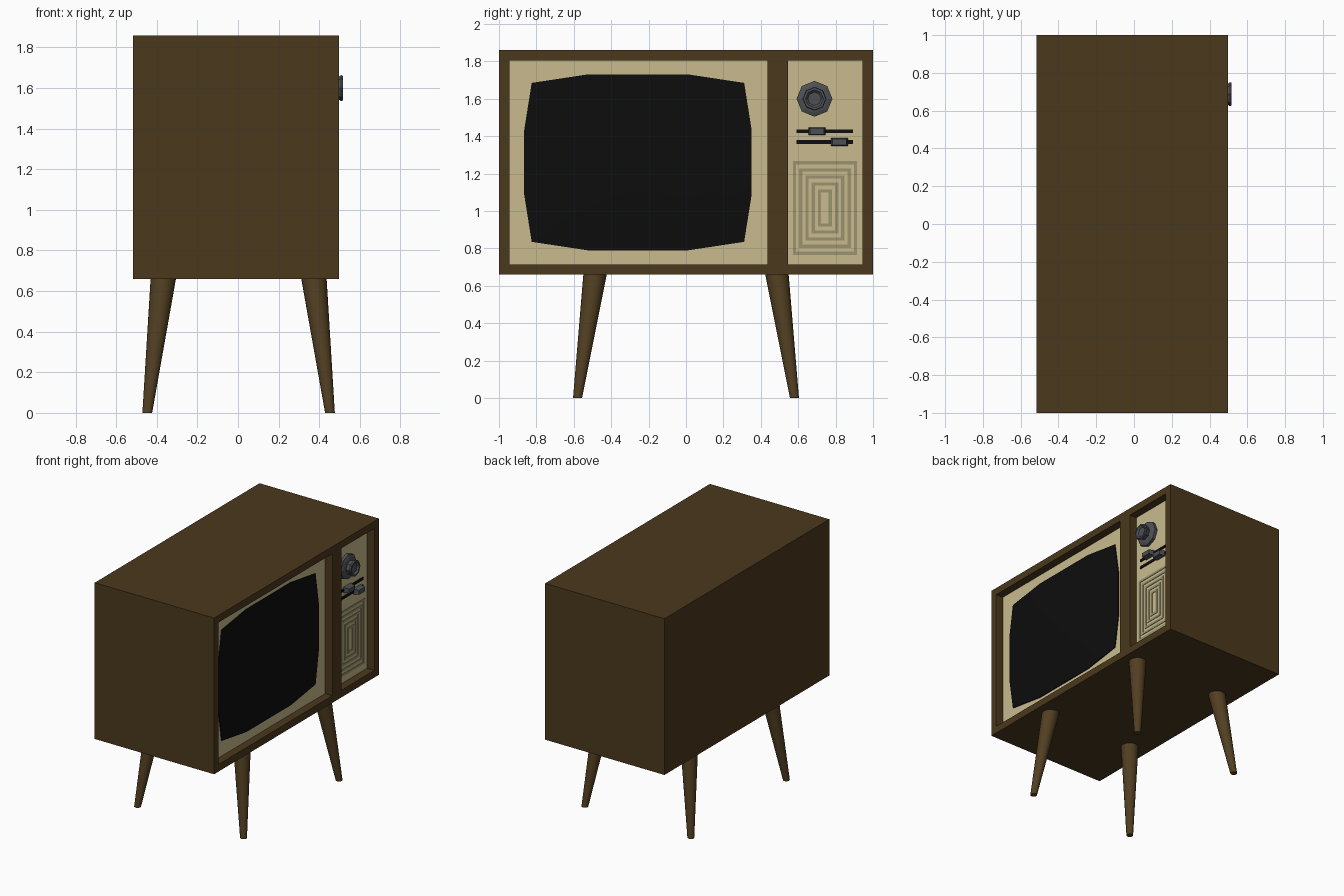
import bpy, bmesh
from math import pi, sin, cos, radians
from mathutils import Vector

if "Cube" in bpy.data.objects:
    bpy.data.objects.remove(bpy.data.objects["Cube"])


def material(name, r, g, b):
    m = bpy.data.materials.new(name)
    m.diffuse_color = (r, g, b, 1)
    m.use_nodes = True
    m.node_tree.nodes["Principled BSDF"].inputs["Base Color"].default_value = m.diffuse_color
    return m


WOOD = material("dark_wood", 0.070, 0.040, 0.012)
LEG_WOOD = material("leg_wood", 0.085, 0.050, 0.016)
CREAM = material("cream_panel", 0.58, 0.50, 0.27)
OLIVE = material("grille_olive", 0.33, 0.29, 0.16)
BLACK = material("black", 0.004, 0.004, 0.004)
GREY = material("dark_grey", 0.075, 0.08, 0.09)

FRONT, BACK, PANEL = 0.497, -0.517, 0.435


def finish(name, bm, mat, smooth=False):
    bmesh.ops.recalc_face_normals(bm, faces=bm.faces)
    me = bpy.data.meshes.new(name)
    bm.to_mesh(me)
    bm.free()
    me.materials.append(mat)
    ob = bpy.data.objects.new(name, me)
    bpy.context.collection.objects.link(ob)
    if smooth:
        bpy.ops.object.select_all(action='DESELECT')
        ob.select_set(True)
        bpy.context.view_layer.objects.active = ob
        bpy.ops.object.shade_smooth_by_angle(angle=radians(40))
    return ob


def add_box(bm, x0, x1, y0, y1, z0, z1, taper=1.0):
    """Box whose +x face can be scaled by taper."""
    for v in bmesh.ops.create_cube(bm, size=1)["verts"]:
        s = taper if v.co.x > 0 else 1
        v.co = ((x0 + x1) / 2 + v.co.x * (x1 - x0),
                (y0 + y1) / 2 + v.co.y * (y1 - y0) * s,
                (z0 + z1) / 2 + v.co.z * (z1 - z0) * s)


def box(name, mat, *dims, taper=1.0):
    bm = bmesh.new()
    add_box(bm, *dims, taper=taper)
    return finish(name, bm, mat)


def loft(name, mat, rings, smooth=False):
    """Skin a stack of equal-sized point rings and cap both ends."""
    bm = bmesh.new()
    loops = [[bm.verts.new(p) for p in ring] for ring in rings]
    n = len(loops[0])
    for a, b in zip(loops, loops[1:]):
        for i in range(n):
            j = (i + 1) % n
            bm.faces.new((a[i], a[j], b[j], b[i]))
    bm.faces.new(loops[0])
    bm.faces.new(loops[-1])
    return finish(name, bm, mat, smooth)


# Cabinet: gridded front, two openings pushed in, outer edge pulled back
ys = [-1, -0.945, 0.435, 0.545, 0.945, 1]
zs = [0.66, 0.715, 1.805, 1.86]
bm = bmesh.new()
grid = [[bm.verts.new((FRONT, y, z)) for z in zs] for y in ys]
cells = {(i, j): bm.faces.new((grid[i][j], grid[i + 1][j], grid[i + 1][j + 1], grid[i][j + 1]))
         for i in range(5) for j in range(3)}
rim = [e for e in bm.edges if e.is_boundary]
for key in ((1, 1), (3, 1)):
    new = bmesh.ops.extrude_face_region(bm, geom=[cells[key]])["geom"]
    for v in new:
        if isinstance(v, bmesh.types.BMVert):
            v.co.x = PANEL - 0.005
    if cells[key].is_valid:
        bm.faces.remove(cells[key])
new = bmesh.ops.extrude_edge_only(bm, edges=rim)["geom"]
for v in new:
    if isinstance(v, bmesh.types.BMVert):
        v.co.x = BACK
bmesh.ops.holes_fill(bm, edges=[e for e in new if isinstance(e, bmesh.types.BMEdge)], sides=0)
finish("cabinet", bm, WOOD)

# Cream panels lying in the openings
box("screen_panel", CREAM, PANEL - 0.01, PANEL, -0.945, 0.435, 0.715, 1.805)
box("control_panel", CREAM, PANEL - 0.01, PANEL, 0.545, 0.945, 0.715, 1.805)

# Gently domed twelve-sided screen
quarter = [(0.608, 0.173), (0.568, 0.425), (0.27, 0.47)]
half = quarter + [(-y, z) for y, z in reversed(quarter)]
outline = half + [(-y, -z) for y, z in half]
rings = [[(x, -0.257 + y * s, 1.26 + z * s) for y, z in outline]
         for x, s in ((0.43, 1), (0.442, 1), (0.452, 0.7), (0.458, 0.4), (0.46, 0.1))]
loft("screen", BLACK, rings, smooth=True)

# Octagonal tuning knob with a dished tip
profile = [(0.43, 0.085), (0.438, 0.096), (0.46, 0.096), (0.468, 0.075), (0.472, 0.05),
           (0.495, 0.055), (0.508, 0.064), (0.517, 0.06), (0.517, 0.048), (0.505, 0.036)]
rings = [[(x, 0.687 + r * cos(k * pi / 4), 1.60 + r * sin(k * pi / 4)) for k in range(8)]
         for x, r in profile]
loft("tuning_knob", GREY, rings)

# Slider tracks and thumbs
for label, z, y in (("upper", 1.426, 0.70), ("lower", 1.369, 0.82)):
    box(label + "_slider_track", BLACK, PANEL - 0.005, PANEL + 0.006, 0.592, 0.892, z - 0.01, z + 0.01)
    box(label + "_slider_thumb", GREY, PANEL - 0.005, PANEL + 0.045,
        y - 0.046, y + 0.046, z - 0.021, z + 0.021, taper=0.8)

# Speaker grille: concentric rectangular bands
bm = bmesh.new()
cy, cz, t = 0.743, 1.016, 0.018
x0, x1 = PANEL - 0.005, PANEL + 0.004
for k in range(5):
    w, h = 0.172 - 0.0335 * k, 0.25 - 0.0375 * k
    for s in (-1, 1):
        a, b = sorted((s * w, s * (w - t)))
        add_box(bm, x0, x1, cy + a, cy + b, cz - h, cz + h)
        a, b = sorted((s * h, s * (h - t)))
        add_box(bm, x0, x1, cy - w + t, cy + w - t, cz + a, cz + b)
finish("speaker_grille", bm, OLIVE)

# Four splayed tapering legs
for sx, depth in ((1, "front"), (-1, "rear")):
    for sy, side in ((1, "right"), (-1, "left")):
        foot = Vector((0.003 + sx * 0.45, sy * 0.58, 0))
        top = Vector((0.003 + sx * 0.37, sy * 0.485, 0.67))
        rings = [[(c.x + r * cos(k * pi / 12), c.y + r * sin(k * pi / 12), c.z) for k in range(24)]
                 for c, r in ((foot, 0.024), (top, 0.063))]
        loft(f"{depth}_{side}_leg", LEG_WOOD, rings, smooth=True)
